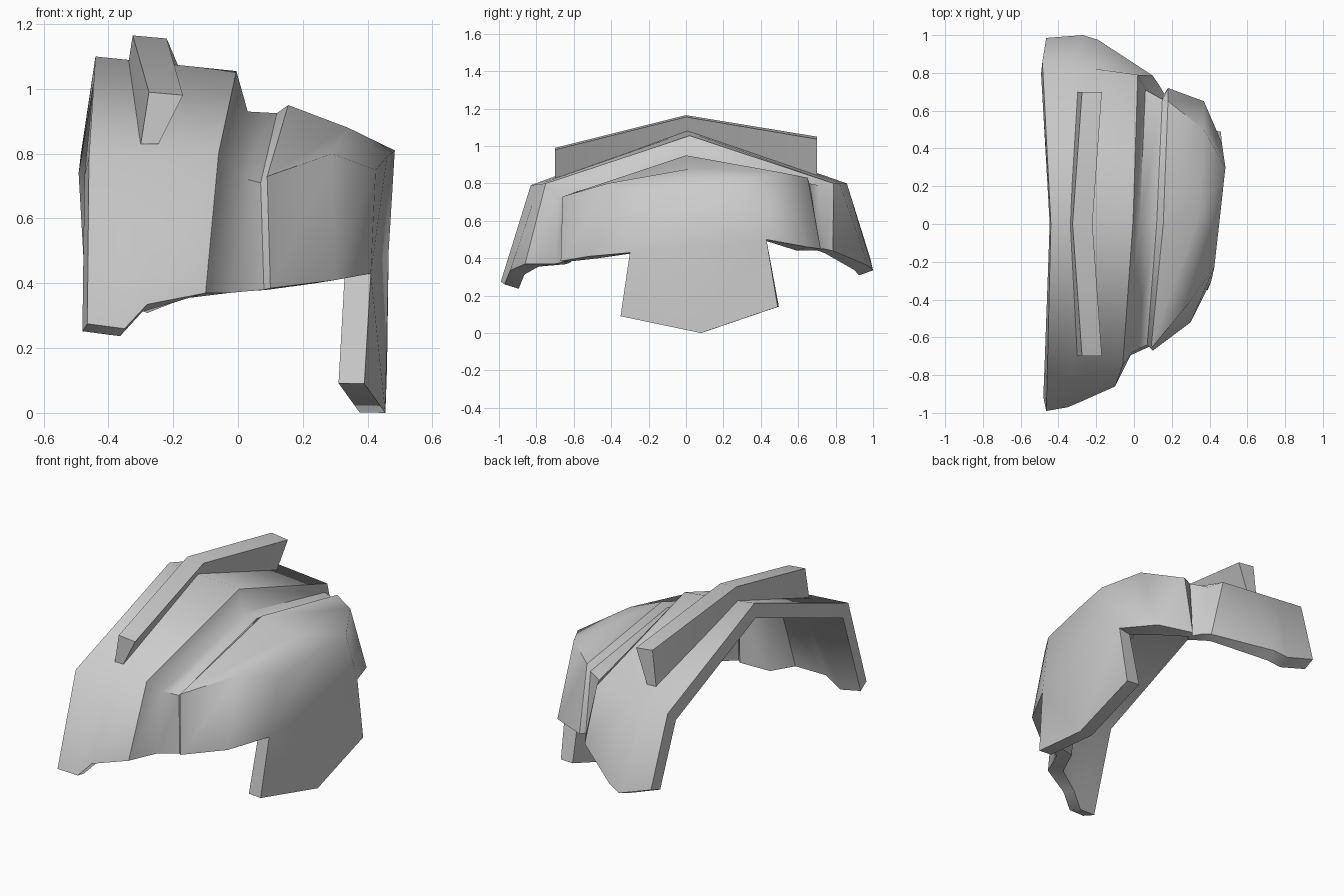
import bpy
import bmesh
import math
from mathutils import Vector

cube = bpy.data.objects.get("Cube")
if cube:
    bpy.data.objects.remove(cube, do_unlink=True)

# Single plain grey material
grey = bpy.data.materials.new("plain_grey")
grey.use_nodes = True
grey_value = (0.6, 0.6, 0.6, 1.0)
grey.diffuse_color = grey_value
grey.node_tree.nodes["Principled BSDF"].inputs["Base Color"].default_value = grey_value


def make_object(name, bm):
    """Turn a bmesh into a selected, coloured object."""
    mesh = bpy.data.meshes.new(name)
    bm.to_mesh(mesh)
    bm.free()
    mesh.materials.append(grey)
    obj = bpy.data.objects.new(name, mesh)
    bpy.context.collection.objects.link(obj)
    bpy.ops.object.select_all(action="DESELECT")
    bpy.context.view_layer.objects.active = obj
    obj.select_set(True)
    return obj


def finish(obj):
    """Apply modifiers, then smooth shade with sharp creases."""
    for modifier in list(obj.modifiers):
        bpy.ops.object.modifier_apply(modifier=modifier.name)
    bpy.ops.object.shade_smooth_by_angle(angle=math.radians(62))


def skin(bm, rings, closed=False):
    """Bridge equal-length rows of points with quads."""
    rows = [[bm.verts.new(p) for p in ring] for ring in rings]
    for a, b in zip(rows, rows[1:]):
        count = len(a) if closed else len(a) - 1
        for j in range(count):
            k = (j + 1) % len(a)
            bm.faces.new((a[j], b[j], b[k], a[k]))
    return rows


def blend(a, b, t):
    return [Vector(p).lerp(Vector(q), t) for p, q in zip(a, b)]


# Arches run: front hem, front shoulder, crown, back shoulder, back hem
rim = [(-0.465, -0.99, 0.275), (-0.46, -0.83, 0.79), (-0.44, 0, 1.1),
       (-0.485, 0.86, 0.8), (-0.465, 0.985, 0.4)]
band_edge = [(-0.1, -0.86, 0.37), (-0.06, -0.75, 0.8), (-0.005, 0.02, 1.055),
             (0.02, 0.79, 0.8), (0.1, 0.785, 0.44)]

# Pointed tips and notches along the hem of the band
tip = blend(rim, band_edge, 0.3)
tip[0], tip[-1] = (-0.35, -0.97, 0.26), (-0.27, 1.0, 0.335)
notch = blend(rim, band_edge, 0.55)
notch[0], notch[-1] = (-0.28, -0.94, 0.335), (-0.19, 0.975, 0.36)

# Recessed groove between band and outer cap
groove_in = [(-0.03, -0.7, 0.37), (-0.01, -0.68, 0.73), (0.03, 0, 0.93),
             (0.06, 0.71, 0.79), (0.13, 0.74, 0.45)]
groove_out = [(0.08, -0.65, 0.38), (0.07, -0.64, 0.71), (0.12, 0, 0.925),
              (0.15, 0.66, 0.8), (0.16, 0.69, 0.45)]

# Rounded outer cap
cap_lip = [(0.1, -0.67, 0.385), (0.09, -0.66, 0.73), (0.155, 0, 0.95),
           (0.18, 0.65, 0.83), (0.18, 0.72, 0.45)]
cap_mid = [(0.3, -0.52, 0.41), (0.29, -0.42, 0.8), (0.34, 0.03, 0.88),
           (0.37, 0.5, 0.86), (0.37, 0.65, 0.46)]
cap_end = [(0.41, -0.3, 0.43), (0.425, -0.23, 0.75), (0.46, 0.08, 0.79),
           (0.484, 0.3, 0.81), (0.465, 0.43, 0.5)]

shell = bmesh.new()
rows = skin(shell, [rim, tip, notch, band_edge, groove_in, groove_out,
                    cap_lip, cap_mid, cap_end])

# Hard creases where the band ends and where the cap starts
for row in (rows[3], rows[5], rows[6]):
    for a, b in zip(row, row[1:]):
        shell.edges.get((a, b)).smooth = False

# Flat end wall continuing down into the pointed hanging plate
plate_hem = [(0.39, -0.35, 0.09), (0.455, 0.08, 0), (0.46, 0.49, 0.14)]
shell.faces.new([shell.verts.new(p) for p in plate_hem] + rows[-1][::-1])

shell_object = make_object("shoulder_shell", shell)
wall = shell_object.modifiers.new("wall_thickness", "SOLIDIFY")
wall.thickness = 0.08
wall.offset = -1
wall.use_even_offset = True
wall.thickness_clamp = 1.0
finish(shell_object)

# Raised bent crest bar over the band: top corner and depth at each station
crest = bmesh.new()
stations = [((-0.275, -0.7, 0.99), 0.16), ((-0.325, 0, 1.165), 0.16),
            ((-0.275, 0.7, 1.05), 0.22)]
section = [(0, 0), (0.105, -0.06), (0.03, -1), (-0.025, -1)]
rings = [[(x + dx, y, z + depth * dz) for dx, dz in section]
         for (x, y, z), depth in stations]
ends = skin(crest, rings, closed=True)
crest.faces.new(ends[0])
crest.faces.new(ends[-1][::-1])
bmesh.ops.recalc_face_normals(crest, faces=crest.faces[:])
finish(make_object("crest_bar", crest))
